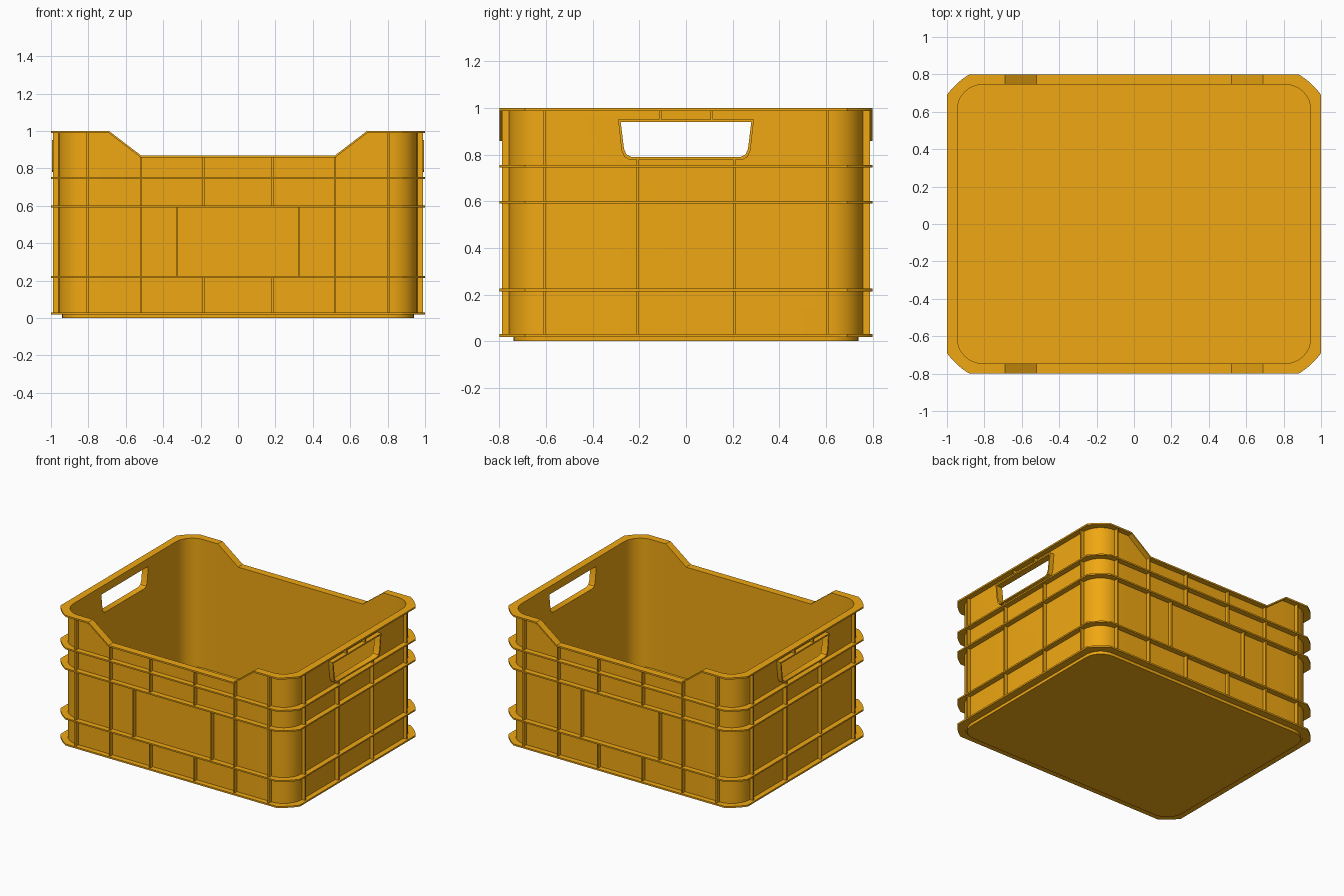
import bpy, bmesh, math

if "Cube" in bpy.data.objects:
    bpy.data.objects.remove(bpy.data.objects["Cube"])

mat = bpy.data.materials.new("yellow_plastic")
mat.diffuse_color = (0.87, 0.39, 0.006, 1)
mat.use_nodes = True
mat.node_tree.nodes["Principled BSDF"].inputs["Base Color"].default_value = mat.diffuse_color
N = 8            # segments per rounded corner
FX = [0.69, 0.52]  # where the front and back rim dips


def rim_z(x):
    t = min(max((abs(x) - 0.52) / 0.17, 0), 1)
    return 0.87 + 0.13 * t


def outline(hx, hy, cx, cy, flat=0.0):
    """Rounded rectangle; flat blends each corner arc towards a chamfer."""
    corner = []
    for i in range(N + 1):
        t = i / N
        a = t * math.pi / 2
        ex = math.cos(a) * (1 - flat) + (1 - t) * flat
        ey = math.sin(a) * (1 - flat) + t * flat
        corner.append((hx - cx + cx * ex, hy - cy + cy * ey))
    half = corner + [(x, hy) for x in FX] + [(-x, hy) for x in reversed(FX)]
    half += [(-x, y) for x, y in reversed(corner)]
    return half + [(-x, -y) for x, y in half]


WALL_OUT = outline(0.96, 0.76, 0.15, 0.15)
WALL_IN = outline(0.945, 0.745, 0.135, 0.135)
FLANGE = outline(1.0, 0.8, 0.12, 0.11, 0.75)
BASE = outline(0.94, 0.74, 0.13, 0.13)


def loft(name, loops, closed=False, smooth=True):
    """Skin a series of equal-length point loops; cap the ends unless closed."""
    bm = bmesh.new()
    rows = [[bm.verts.new(p) for p in l] for l in loops]
    n = len(rows[0])
    pairs = list(zip(rows, rows[1:])) + ([(rows[-1], rows[0])] if closed else [])
    for a, b in pairs:
        for i in range(n):
            j = (i + 1) % n
            bm.faces.new((a[i], a[j], b[j], b[i]))
    if not closed:
        bm.faces.new(rows[0])
        bm.faces.new(rows[-1])
    bmesh.ops.recalc_face_normals(bm, faces=bm.faces)
    me = bpy.data.meshes.new(name)
    bm.to_mesh(me)
    bm.free()
    ob = bpy.data.objects.new(name, me)
    bpy.context.collection.objects.link(ob)
    me.materials.append(mat)
    if smooth:
        bpy.ops.object.select_all(action='DESELECT')
        ob.select_set(True)
        bpy.context.view_layer.objects.active = ob
        bpy.ops.object.shade_smooth_by_angle(angle=math.radians(30))
    return ob


def at(pts, z):
    return [(x, y, z) for x, y in pts]


def top(pts, dz=0.0):
    return [(x, y, rim_z(x) + dz) for x, y in pts]


def box(name, x0, x1, y0, y1, z0, z1):
    q = [(x0, y0), (x1, y0), (x1, y1), (x0, y1)]
    return loft(name, [at(q, z0), at(q, z1)], smooth=False)


# Handle opening outline in (y, z)
half_hole = [(0.28, 0.94), (0.266, 0.825), (0.255, 0.80), (0.235, 0.79)]
HOLE = half_hole + [(-y, z) for y, z in reversed(half_hole)]
FRAME = [(y * 1.04, 0.865 + (z - 0.865) * 1.14) for y, z in HOLE]


def side(pts, x):
    return [(x, y, z) for y, z in pts]


# Crate body: base step, walls and floor in one shell
body = loft("crate_body", [
    at(BASE, 0), at(BASE, 0.022), at(WALL_OUT, 0.022), top(WALL_OUT, -0.004),
    top(WALL_IN, -0.004), at(WALL_IN, 0.03)], smooth=False)

# Handle cut through both end walls
cutter = loft("handle_cutter", [side(HOLE, -1.2), side(HOLE, 1.2)], smooth=False)
mod = body.modifiers.new("handles", 'BOOLEAN')
mod.operation = 'DIFFERENCE'
mod.solver = 'EXACT'
mod.object = cutter
bpy.ops.object.select_all(action='DESELECT')
body.select_set(True)
bpy.context.view_layer.objects.active = body
bpy.ops.object.modifier_apply(modifier="handles")
bpy.data.objects.remove(cutter)
bpy.ops.object.shade_smooth_by_angle(angle=math.radians(30))

# Top rim following the dipped edge
loft("top_rim", [top(WALL_IN, -0.012), top(FLANGE, -0.012),
                 top(FLANGE), top(WALL_IN)], closed=True)

# Horizontal flanges around the outside
MID = outline(0.955, 0.755, 0.145, 0.145)
for i, (z0, z1) in enumerate([(0.018, 0.03), (0.214, 0.225),
                              (0.59, 0.601), (0.744, 0.755)]):
    loft(f"flange_{i + 1}", [at(MID, z0), at(FLANGE, z0),
                             at(FLANGE, z1), at(MID, z1)], closed=True)

# Vertical ribs on front and back: (x, bottom, top)
W = 0.005
for sy in (-1, 1):
    ya, yb = sorted((sy * 0.752, sy * 0.79))
    for sx in (-1, 1):
        for x, z0, z1 in [(0.805, 0.025, 0.99), (0.52, 0.025, 0.862),
                          (0.185, 0.025, 0.22), (0.185, 0.595, 0.862),
                          (0.325, 0.22, 0.595)]:
            box("long_side_rib", sx * x - W, sx * x + W, ya, yb, z0, z1)

# End walls: ribs, handle frame and small ribs above the handle
for sx in (-1, 1):
    xa, xb = sorted((sx * 0.952, sx * 0.988))
    for sy in (-1, 1):
        for y, z0, z1 in [(0.605, 0.025, 0.99), (0.207, 0.025, 0.787),
                          (0.11, 0.945, 0.99)]:
            box("end_rib", xa, xb, sy * y - W, sy * y + W, z0, z1)
    a, b = sx * 0.957, sx * 0.994
    loft("handle_frame", [side(HOLE, a), side(FRAME, a),
                          side(FRAME, b), side(HOLE, b)], closed=True)
